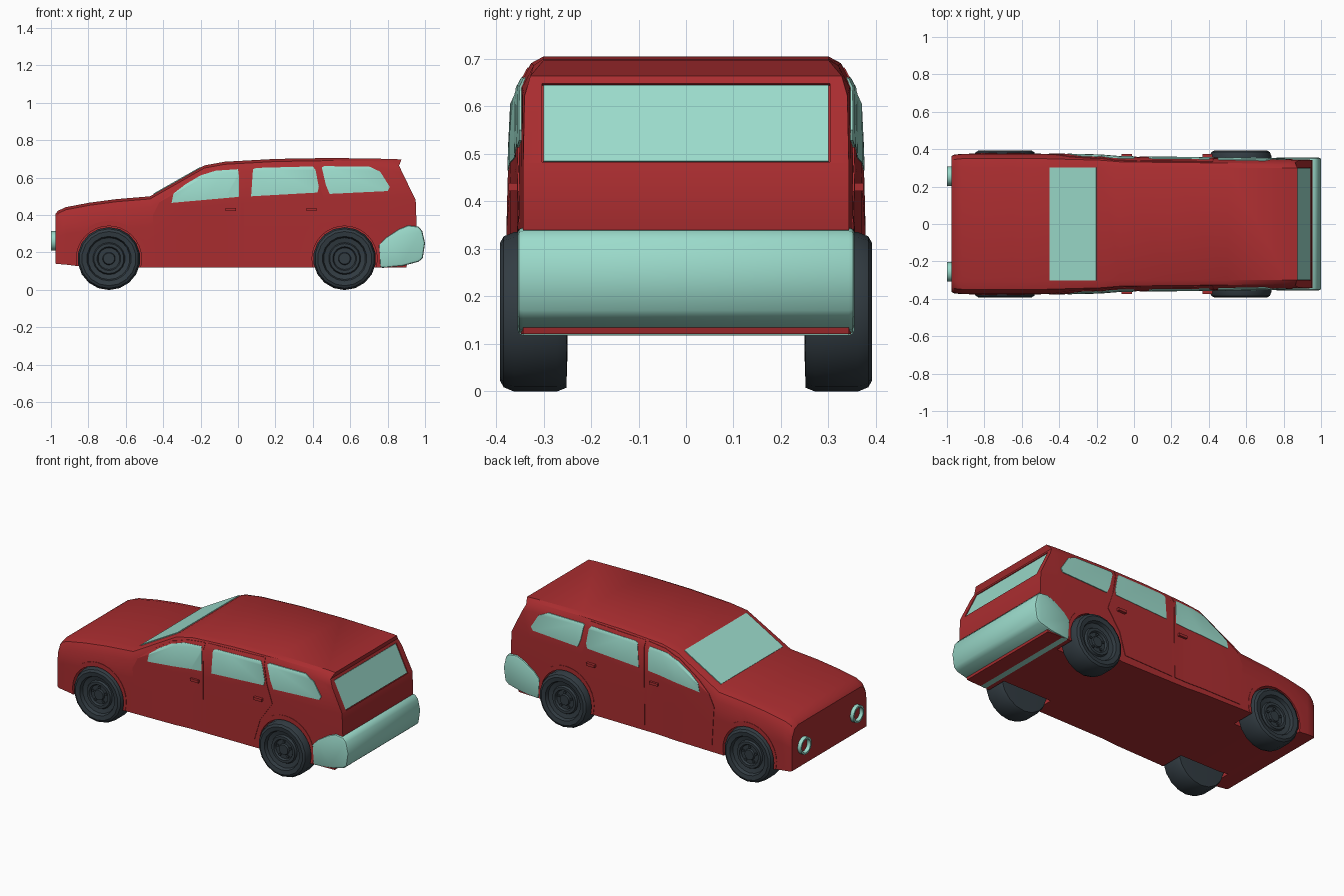
import bpy, bmesh, math

if "Cube" in bpy.data.objects:
    bpy.data.objects.remove(bpy.data.objects["Cube"])


def material(name, col):
    m = bpy.data.materials.new(name)
    m.diffuse_color = (*col, 1)
    m.use_nodes = True
    m.node_tree.nodes["Principled BSDF"].inputs["Base Color"].default_value = m.diffuse_color
    return m


RED = material("red paint", (0.40, 0.026, 0.029))
TEAL = material("pale teal", (0.33, 0.71, 0.60))
DARK = material("dark rubber", (0.032, 0.045, 0.055))


def make(name, verts, faces, mat):
    me = bpy.data.meshes.new(name)
    me.from_pydata(verts, [], faces)
    bm = bmesh.new()
    bm.from_mesh(me)
    bmesh.ops.recalc_face_normals(bm, faces=bm.faces)
    bm.to_mesh(me)
    bm.free()
    me.materials.append(mat)
    o = bpy.data.objects.new(name, me)
    bpy.context.collection.objects.link(o)
    return o


def activate(o):
    bpy.ops.object.select_all(action='DESELECT')
    o.select_set(True)
    bpy.context.view_layer.objects.active = o


def apply(o, kind, **props):
    m = o.modifiers.new(kind.lower(), kind)
    for k, v in props.items():
        setattr(m, k, v)
    activate(o)
    bpy.ops.object.modifier_apply(modifier=m.name)


def boolean(o, cutter, op, remove=False):
    apply(o, 'BOOLEAN', object=cutter, operation=op, solver='EXACT')
    if remove:
        bpy.data.objects.remove(cutter)


def smooth(o, deg=30):
    activate(o)
    bpy.ops.object.shade_smooth_by_angle(angle=math.radians(deg))


def mirror_y(o):
    apply(o, 'MIRROR', use_axis=(False, True, False))


def prism(name, pts, y0, y1, mat):
    """Side outline (x, z) extruded from y0 to y1."""
    n = len(pts)
    v = [(x, y, z) for y in (y0, y1) for x, z in pts]
    f = [list(range(n)), list(range(n, 2 * n))]
    f += [(i, (i + 1) % n, n + (i + 1) % n, n + i) for i in range(n)]
    return make(name, v, f, mat)


def circle(cx, cz, r, n):
    return [(cx + r * math.cos(2 * math.pi * i / n), cz + r * math.sin(2 * math.pi * i / n)) for i in range(n)]


def lathe(name, prof, n, place, mat, closed=False):
    """Spin (radius, depth) points; place() maps (a, b, depth) to a position."""
    v = [place(r * math.cos(t), r * math.sin(t), d) for r, d in prof
         for t in [2 * math.pi * (i + .5) / n for i in range(n)]]
    m = len(prof)
    f = [(j * n + i, j * n + (i + 1) % n, (j + 1) % m * n + (i + 1) % n, (j + 1) % m * n + i)
         for j in range(m if closed else m - 1) for i in range(n)]
    if not closed:
        f += [list(range(n)), list(range((m - 1) * n, m * n))]
    return make(name, v, f, mat)


# Body: lofted cross-sections along x: (x, roof height, floor height, half width)
stations = [(-.977, .405, .14, .362), (-.962, .423, .138, .371), (-.92, .442, .135, .375),
            (-.8, .465, .12, .376), (-.65, .485, .12, .376), (-.47, .50, .12, .375),
            (-.18, .665, .12, .367), (-.07, .685, .12, .358), (.2, .70, .12, .355),
            (.5, .705, .12, .352), (.82, .70, .12, .347)]
rings = []
for x, h, zb, w in stations:
    s = h - .06
    zs = [zb, zb + (s - zb) * .42, zb + (s - zb) * .67, s, h - .014, h]
    ys = [w, w, w, w - .002, w - .026, .30]
    rings.append([(x, y, z) for y, z in zip(ys, zs)])
rings.append(list(zip([.9, .955, .95, .881, .861, .874],
                      [.343, .343, .343, .34, .328, .30],
                      [.12, .345, .48, .622, .664, .697])))
verts = [p for r in rings for p in r + [(x, -y, z) for x, y, z in reversed(r)]]
faces = []
for j in range(len(rings) - 1):
    for i in range(12):
        a, b = j * 12 + i, j * 12 + (i + 1) % 12
        faces.append((a, b, b + 12, a + 12))
for base in (0, 12 * (len(rings) - 1)):
    faces += [(base + i, base + i + 1, base + 10 - i, base + 11 - i) for i in range(5)]
body = make("body", verts, faces, RED)


def shell(scale):
    """Slightly widened body copy that shapes the surface panels."""
    o = make("panel_shell", [(x, y * scale, z) for x, y, z in verts], faces, RED)
    o.hide_render = True
    return o


def panels(items, scale, mat):
    guide, out = shell(scale), []
    for name, pts in items:
        o = prism(name, pts, .315, .5, mat)
        boolean(o, guide, 'INTERSECT')
        out.append(o)
    bpy.data.objects.remove(guide)
    return out


WHEELS = {"front": -.69, "rear": .57}
RW = .167

# Doors and wheel arch lips: thin raised skins
doors = panels([
    ("front_door", [(-.44, .145), (-.455, .40), (-.42, .47), (-.34, .535), (-.2, .625), (-.1, .655),
                    (.015, .667), (.012, .155)]),
    ("rear_door", [(.03, .155), (.036, .668), (.42, .682), (.445, .53), (.482, .42), (.40, .30), (.36, .165)]),
], 1.009, RED)
arches = panels([(k + "_arch", circle(x, RW + .01, .192, 32)) for k, x in WHEELS.items()], 1.007, RED)

# Side windows
windows = panels([
    ("front_side_window", [(-.355, .465), (-.345, .515), (-.28, .565), (-.2, .612), (-.12, .637), (0, .645),
                           (.005, .61), (.004, .497)]),
    ("middle_side_window", [(.07, .50), (.08, .645), (.10, .652), (.40, .66), (.415, .64), (.432, .55),
                            (.425, .52)]),
    ("rear_side_window", [(.49, .513), (.47, .56), (.448, .655), (.46, .661), (.70, .66), (.76, .632),
                          (.812, .55), (.80, .528)]),
], 1.015, TEAL)

# Wheel wells
for x in WHEELS.values():
    well = prism("wheel_well", circle(x, RW, .174, 32), .225, .6, RED)
    mirror_y(well)
    boolean(body, well, 'DIFFERENCE')
    for a in arches:
        boolean(a, well, 'DIFFERENCE')
    bpy.data.objects.remove(well)

# Rear window set in a shallow recess
recess = prism("recess", [(.8697, .649), (.89, .659), (.97, .49), (.9487, .483), (.938, .478), (.859, .644)],
               -.303, .303, RED)
boolean(body, recess, 'DIFFERENCE', True)
prism("rear_window", [(.866, .645), (.944, .485), (.936, .481), (.858, .641)], -.30, .30, TEAL)

# Windscreen
prism("windscreen", [(-.452, .515), (-.202, .657), (-.198, .651), (-.448, .509)], -.303, .303, TEAL)

for o in doors + arches + windows:
    mirror_y(o)
    smooth(o)
smooth(body)

# Door handles
for name, x in (("front_handle", -.038), ("rear_handle", .393)):
    h = prism(name, [(x - .028, .422), (x - .028, .438), (x + .028, .438), (x + .028, .422)], .34, .374, RED)
    mirror_y(h)

# Rear bumper
bumper = prism("rear_bumper", [(.76, .116), (.752, .24), (.79, .28), (.86, .325), (.91, .345), (.965, .338),
                               (.985, .315), (1.0, .25), (.988, .17), (.965, .15), (.88, .128)],
               -.355, .355, TEAL)
apply(bumper, 'BEVEL', width=.012, segments=2, limit_method='ANGLE', angle_limit=math.radians(60))
smooth(bumper, 40)

# Headlight rings
for side, s in (("left", 1), ("right", -1)):
    ring = lathe(side + "_headlight", [(.052, -1.0), (.052, -.97), (.041, -.97), (.041, -1.0)], 24,
                 lambda a, b, d, s=s: (d, s * .256 + a, .262 + b), TEAL, True)
    smooth(ring)

# Wheels with stepped rims and wheel nuts
tyre = [(.012, .372), (.03, .372), (.034, .362), (.058, .362), (.064, .374), (.08, .374), (.086, .362),
        (.112, .368), (.119, .388), (.145, .392), (.159, .384), (.168, .362), (.168, .272), (.16, .252), (.1, .25)]
for k, x in WHEELS.items():
    for side, s in (("left", 1), ("right", -1)):
        w = lathe(f"{k}_{side}_wheel", tyre, 18,
                  lambda a, b, d, x=x, s=s: (x + a, s * d, RW + b), DARK)
        smooth(w, 35)
        for i in range(5):
            t = 2 * math.pi * i / 5 + math.pi / 2
            prism(f"{k}_{side}_nut", circle(x + .046 * math.cos(t), RW + .046 * math.sin(t), .008, 6),
                  s * .35, s * .37, DARK)
